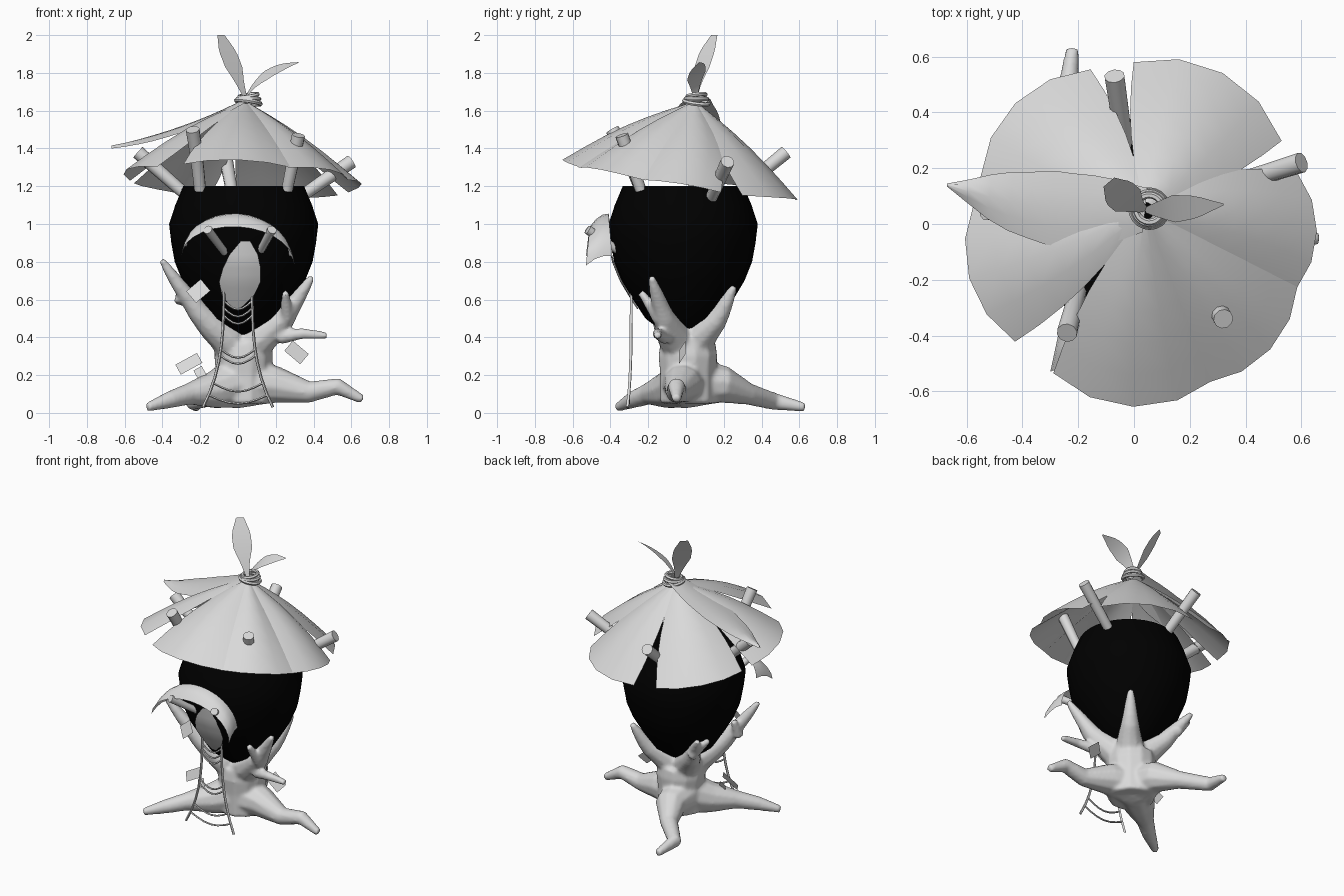
import bpy, bmesh, math
from mathutils import Vector as V

if "Cube" in bpy.data.objects:
    bpy.data.objects.remove(bpy.data.objects["Cube"])


def material(name, value):
    m = bpy.data.materials.new(name)
    m.use_nodes = True
    color = (value, value, value, 1)
    m.diffuse_color = color
    m.node_tree.nodes["Principled BSDF"].inputs["Base Color"].default_value = color
    return m


GREY = material("pale grey", .7)
BLACK = material("black", 0)


def finish(bm, name, mat=GREY, angle=60):
    bmesh.ops.recalc_face_normals(bm, faces=bm.faces)
    mesh = bpy.data.meshes.new(name)
    bm.to_mesh(mesh)
    bm.free()
    ob = bpy.data.objects.new(name, mesh)
    bpy.context.collection.objects.link(ob)
    mesh.materials.append(mat)
    bpy.ops.object.select_all(action='DESELECT')
    ob.select_set(True)
    bpy.context.view_layer.objects.active = ob
    bpy.ops.object.shade_smooth_by_angle(angle=math.radians(angle))
    return ob


def lerp(a, b, t):
    return a + (b - a) * t


def along(values, t):
    """Linear sample of evenly spaced values."""
    s = t * (len(values) - 1)
    i = min(int(s), len(values) - 2)
    return lerp(values[i], values[i + 1], s - i)


def tube(bm, path, radii, sides=8):
    """Capped tube along a path; radii are spread evenly over its length."""
    pts = [V(p) for p in path]
    last = len(pts) - 1
    rings, side = [], None
    for i, p in enumerate(pts):
        d = (pts[min(i + 1, last)] - pts[max(i - 1, 0)]).normalized()
        side = d.orthogonal() if side is None else side - d * side.dot(d)
        side.normalize()
        up = d.cross(side)
        r = along(radii, i / last)
        turns = [math.tau * k / sides for k in range(sides)]
        rings.append([bm.verts.new(p + (side * math.cos(a) + up * math.sin(a)) * r) for a in turns])
    for a, b in zip(rings, rings[1:]):
        for k in range(sides):
            n = (k + 1) % sides
            bm.faces.new((a[k], a[n], b[n], b[k]))
    bm.faces.new(rings[0])
    bm.faces.new(rings[-1])


def sheet(name, rows, cols, point):
    """Surface from a function of two values in 0..1."""
    bm = bmesh.new()
    vs = [[bm.verts.new(point(i / rows, j / cols)) for j in range(cols + 1)] for i in range(rows + 1)]
    for i in range(rows):
        for j in range(cols):
            bm.faces.new((vs[i][j], vs[i][j + 1], vs[i + 1][j + 1], vs[i + 1][j]))
    return finish(bm, name)


# Pod body: radii at even heights, cut flat at the top
POD_LOW, POD_HIGH = .4, 1.2
POD_RADII = [.07, .2, .265, .325, .365, .383, .395, .362, .32]
POD_AXIS = V((.03, -.015, 0))


def pod_radius(z):
    return along(POD_RADII, (z - POD_LOW) / (POD_HIGH - POD_LOW))


steps = len(POD_RADII) - 1
bm = bmesh.new()
tube(bm, [POD_AXIS + V((0, 0, lerp(POD_LOW, POD_HIGH, i / steps))) for i in range(steps + 1)], POD_RADII, 32)
finish(bm, "pod_body", BLACK, 40)

# Trunk, roots and branches blended into one skin
ROOTS = [
    [(.2, -.02, .15), (.38, -.05, .11), (.53, -.05, .14), (.66, -.05, .07)],
    [(-.13, -.1, .12), (-.26, -.2, .1), (-.36, -.28, .07), (-.48, -.36, .03)],
    [(-.02, .2, .15), (-.1, .33, .1), (-.24, .47, .06), (-.22, .63, .03)],
]
BRANCHES = [(206, .81, .08), (335, .72, .03), (138, .68, .05), (52, .67, 0)]  # angle, tip height, flare
TWIGS = [[(-.3, -.15, .58), (-.3, -.1, .7)], [(.26, -.14, .5), (.25, -.24, .64)],
         [(.22, -.11, .4), (.34, -.15, .42), (.47, -.15, .41)], [(-.18, .2, .54), (-.3, .18, .67)]]
bm = bmesh.new()
tube(bm, [(.03, .01, z) for z in (.05, .2, .3, .37)], [.15, .15, .16, .15], 12)
for root in ROOTS:
    tube(bm, [(0, 0, .16)] + root, [.14, .1, .058, .046, .024], 10)
for angle, tip, flare in BRANCHES:
    out = V((math.cos(math.radians(angle)), math.sin(math.radians(angle)), 0))
    path = []
    for k in range(7):
        t = k / 6
        z = lerp(POD_LOW, tip, t)
        path.append(POD_AXIS + out * (pod_radius(z) + .035 + flare * t * t) + V((0, 0, z)))
    tube(bm, [(0, 0, .3)] + path, [.11, .085, .062, .046, .035, .018], 10)
for twig in TWIGS:
    tube(bm, twig, [.04, .02])
trunk = finish(bm, "trunk_and_roots")
blend = trunk.modifiers.new("blend", 'REMESH')
blend.mode = 'VOXEL'
blend.voxel_size = .012
blend.use_smooth_shade = True
soften = trunk.modifiers.new("soften", 'SMOOTH')
soften.iterations = 4

# Roof petals: sectors of a tilted cone that split apart toward the rim
APEX = V((.04, .05, 1.665))


def roof_petal(name, start, end, gap_start, gap_end):
    def point(t, s):
        split = 1 - max(0, (t - .35) / .65)
        a = math.radians(lerp(start - gap_start * split, end + gap_end * split, s))
        r = .635 - .035 * (2 * s - 1) ** 2
        bulge = math.sin(math.pi * s)
        x, y = .02 + r * math.cos(a), -.02 + r * math.sin(a)
        rim = V((x, y, 1.23 - .16 * y - .04 * x + .015 * bulge))
        p = APEX.lerp(rim, lerp(.05, 1, t))
        p.z += .015 * math.sin(math.pi * t) * (1 + bulge) - .01
        return p
    sheet("roof_petal_" + name, 6, 4, point)


roof_petal("back_left", 32, 92, 7, 7)
roof_petal("left", -21, 20, 0, 16)
roof_petal("front_left", -66, -19, 0, 0)
roof_petal("front", -121, -63, 8, 0)
roof_petal("right", 170, 222, 2, 9)
roof_petal("back_right", 107, 162, 8, 8)


def leaf(name, base, middle, tip, across, widths, cup=0):
    """Leaf on a curved spine; cup lifts or drops its edges."""
    a, b, c, side = V(base), V(middle), V(tip), V(across).normalized()

    def point(t, s):
        k = 2 * s - 1
        spine = a.lerp(b, t).lerp(b.lerp(c, t), t)
        return spine + side * k * along(widths, t) + V((0, 0, cup * k * k))
    sheet(name, 10, 4, point)


leaf("roof_long_petal", APEX, (-.28, .02, 1.49), (-.67, .14, 1.415), (.1, 1, .15), [.08, .13, .135, .1, .005], -.015)
leaf("tall_top_leaf", APEX, (-.02, .07, 1.83), (-.09, .15, 2), (.75, .65, 0), [.012, .03, .06, .06, .025])
leaf("small_top_leaf", APEX, (.11, .05, 1.81), (.32, .07, 1.855), (-.1, 1, .5), [.01, .03, .055, .045, .004])

# Rope knot at the roof tip
for i in range(3):
    bpy.ops.mesh.primitive_torus_add(location=(.055, .055, 1.645 + .017 * i), rotation=(.12 * (i - 1), .15 * (1 - i), 0),
                                     major_radius=.065 - .008 * i, minor_radius=.012,
                                     major_segments=20, minor_segments=6)
    ring = bpy.context.object
    ring.name = "knot_ring_%d" % (i + 1)
    ring.data.materials.append(GREY)
    bpy.ops.object.shade_smooth_by_angle()


# Stub poles through the roof, and awning props
def pole(name, base, tip, radius, droop=0):
    bm = bmesh.new()
    path = [V(base).lerp(V(tip), k / 4) + V((0, 0, droop * math.sin(math.pi * k / 4))) for k in range(5)]
    tube(bm, path, [radius * .85, radius], 10)
    finish(bm, name, angle=40)


pole("roof_pole_front_right", (-.2, -.24, 1.18), (-.24, -.39, 1.5), .037, .02)
pole("roof_pole_front_left", (.26, -.24, 1.18), (.32, -.34, 1.47), .036)
pole("roof_pole_right", (-.27, .04, 1.15), (-.53, .05, 1.38), .037)
pole("roof_pole_left", (.31, .13, 1.13), (.6, .22, 1.33), .037)
pole("roof_pole_back", (-.03, .26, 1.16), (-.07, .53, 1.38), .037)
pole("awning_prop_right", (-.07, -.36, .85), (-.16, -.52, .97), .025)
pole("awning_prop_left", (.12, -.36, .86), (.18, -.52, .97), .025)


# Arched awning over the doorway
def awning_point(s, t):
    lift = math.sin(math.pi * t)
    x = -math.cos(math.pi * t) * lerp(.27, .3, s)
    y = lerp(-.39, -.53, s) - .02 * lift * (1 - 2 * s)
    z = lerp(.88, .83, s) - .05 * t + lift * lerp(.2, .18, s) + .02 * math.sin(math.pi * s)
    return V((x, y, z))


sheet("awning", 3, 14, awning_point)


# Leaf door lying on the pod
def door_point(t, s):
    z = lerp(.55, .91, t)
    x = lerp(-.01, .04, t) + (2 * s - 1) * along([.02, .085, .11, .1, .075, .025], t)
    r = pod_radius(z) + .012
    return V((x, POD_AXIS.y - math.sqrt(r * r - (x - POD_AXIS.x) ** 2), z))


sheet("door", 10, 6, door_point)


# Rope ladder with sagging rungs
def rope_point(sign, t):
    return V((sign * (.075 + .11 * t ** 3), -.29 - .02 * t ** 4, lerp(.67, .03, t)))


bm = bmesh.new()
for sign in (-1, 1):
    tube(bm, [rope_point(sign, k / 8) for k in range(9)], [.008, .008], 6)
for t in (.12, .18, .24, .52, .57, .8, .9):
    a, b = rope_point(-1, t), rope_point(1, t)
    tube(bm, [a.lerp(b, k / 6) - V((0, 0, .045 * math.sin(math.pi * k / 6))) for k in range(7)], [.006, .006], 5)
finish(bm, "rope_ladder")


# Loose square chips around the trunk
def chip(name, place, width, height, turn):
    def point(u, v):
        a, b = (u - .5) * width, (v - .5) * height
        c, s = math.cos(turn), math.sin(turn)
        return V(place) + V((a * c - b * s, b / 2, a * s + b * c))
    sheet(name, 1, 1, point)


chip("chip_upper", (-.21, -.27, .645), .1, .08, .7)
chip("chip_right", (-.26, -.12, .26), .13, .06, .5)
chip("chip_low", (-.2, -.12, .21), .05, .06, .5)
chip("chip_left", (.31, -.02, .32), .11, .07, -.7)
